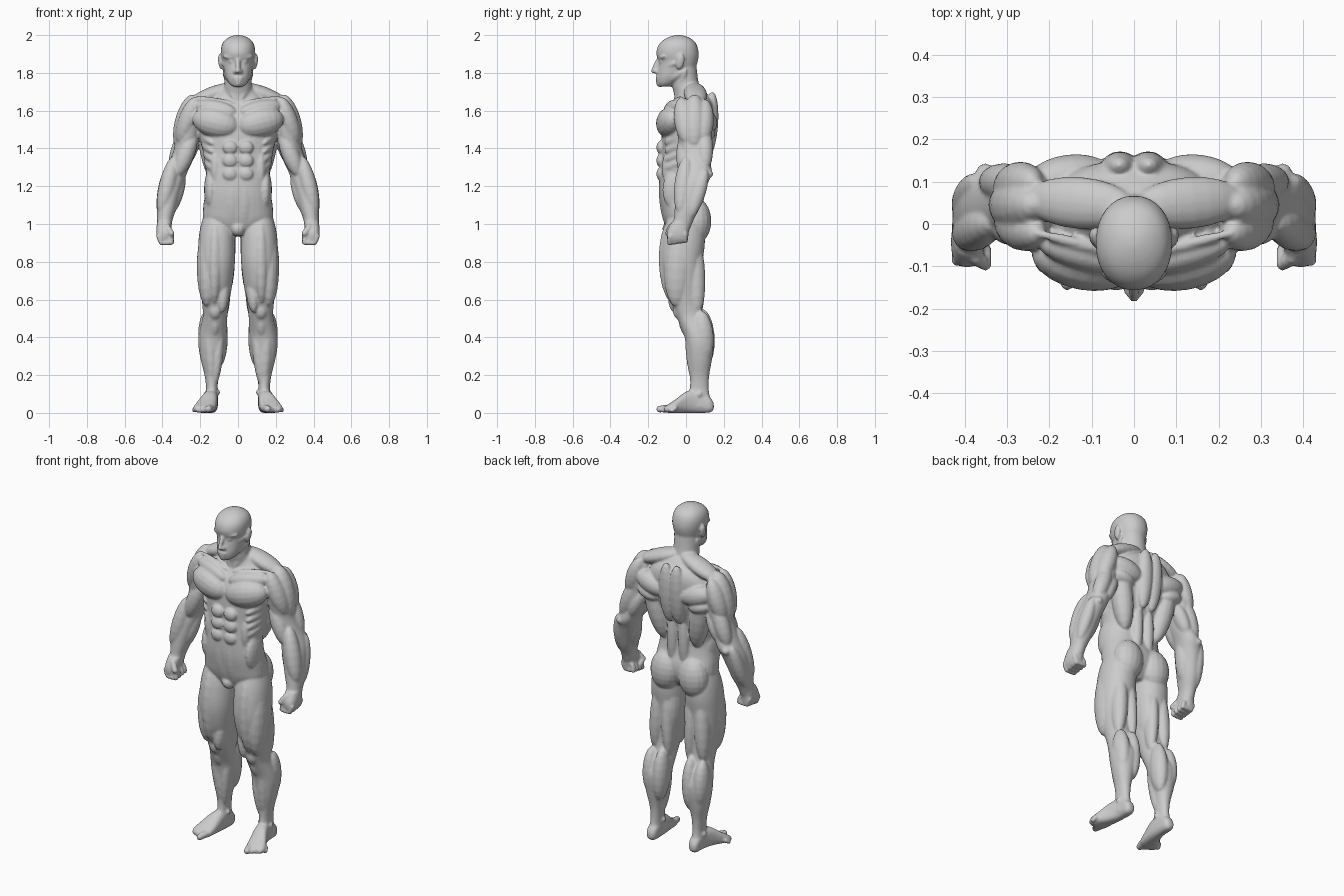
import bpy, math
from mathutils import Vector

V, F = [], []          # vertices and faces of all overlapping volumes
MID = (1,)


def skin(loops):
    """Closed skin over a list of equal point loops."""
    n, base = len(loops[0]), len(V)
    for l in loops:
        V.extend(l)
    for i in range(len(loops) - 1):
        for k in range(n):
            a, b = base + i * n, (k + 1) % n
            F.append((a + k, a + b, a + n + b, a + n + k))
    F.append(tuple(range(base + n - 1, base - 1, -1)))
    F.append(tuple(range(len(V) - n, len(V))))


def catmull(a, b, c, d, t):
    return [0.5 * (2*q + (r - p)*t + (2*p - 5*q + 4*r - s)*t*t + (3*q - p - 3*r + s)*t**3)
            for p, q, r, s in zip(a, b, c, d)]


def loft(rings, sides=(1, -1), axis='z', power=2.4, n=32, sub=4):
    """Rings are (position, x0, x1, b0, b1): bounds of a rounded section."""
    pts = [rings[0]] + list(rings) + [rings[-1]]
    dense = [catmull(*pts[i:i + 4], k / sub) for i in range(len(rings) - 1) for k in range(sub)]
    dense.append(rings[-1])
    circle = []
    for k in range(n):
        c, d = math.cos(2 * math.pi * k / n), math.sin(2 * math.pi * k / n)
        circle.append((math.copysign(abs(c) ** (2 / power), c), math.copysign(abs(d) ** (2 / power), d)))
    for s in sides:
        loops = []
        for h, x0, x1, b0, b1 in dense:
            flat = [(s * ((x0 + x1) / 2 + u * (x1 - x0) / 2), (b0 + b1) / 2 + v * (b1 - b0) / 2)
                    for u, v in circle]
            loops.append([(x, b, h) if axis == 'z' else (x, h, b) for x, b in flat])
        skin(loops)


def muscle(p, q, rx, ry=None, sides=(1, -1), n=16, m=10):
    """Ellipsoid with its ends at p and q; rx in the frontal plane, ry in depth."""
    ry = ry or rx
    for s in sides:
        a, b = (Vector((s * v[0], v[1], v[2])) for v in (p, q))
        mid, half = (a + b) / 2, (b - a) / 2
        z = half.normalized()
        hint = Vector((1, 0, 0)) if abs(z.x) < 0.7 else Vector((0, 0, 1))
        x = (hint - z * hint.dot(z)).normalized()
        y = z.cross(x) * ry
        x = x * rx
        loops = []
        for i in range(m + 1):
            t = math.pi * (.03 + .94 * i / m)
            w, h = math.sin(t), -math.cos(t)
            loops.append([tuple(mid + half * h + x * (w * math.cos(2 * math.pi * k / n))
                                + y * (w * math.sin(2 * math.pi * k / n))) for k in range(n)])
        skin(loops)


def ball(c, r, sides=(1, -1)):
    muscle((c[0], c[1], c[2] - r), (c[0], c[1], c[2] + r), r, r, sides, 12, 8)


def capsule(p, q, r):
    p, q = Vector(p), Vector(q)
    d = (q - p).normalized() * r
    muscle(p - d, q + d, r, r, (1, -1), 12, 8)
    ball(p, r * .95)
    ball(q, r * .95)


# torso and neck
torso = [(.935, .04, -.06, .05), (.97, .11, -.10, .08), (1.02, .18, -.12, .10), (1.08, .185, -.132, .10),
         (1.15, .176, -.142, .08), (1.22, .167, -.143, .072), (1.30, .172, -.138, .082),
         (1.38, .185, -.132, .105), (1.46, .205, -.13, .13), (1.54, .215, -.122, .145),
         (1.60, .20, -.097, .15), (1.65, .16, -.06, .14), (1.69, .11, -.045, .11), (1.72, .08, -.045, .08)]
loft([(z, -w, w, f, b) for z, w, f, b in torso], MID)
loft([(z, -w, w, f, b) for z, w, f, b in
      [(1.60, .08, -.06, .10), (1.68, .08, -.062, .09), (1.74, .072, -.075, .068), (1.84, .07, -.08, .055)]],
     MID, power=2)

# head
head = [(1.728, .028, -.145, -.08), (1.745, .048, -.152, -.05), (1.78, .066, -.154, .0), (1.82, .076, -.15, .045),
        (1.86, .083, -.145, .062), (1.90, .09, -.157, .067), (1.94, .088, -.149, .06), (1.97, .073, -.125, .042),
        (1.99, .045, -.09, .01), (2.0, .015, -.055, -.025)]
loft([(z, -w, w, f, b) for z, w, f, b in head], MID, power=2.15)
muscle((.0, -.146, 1.88), (.08, -.115, 1.886), .011, .014)       # brow
muscle((0, -.14, 1.885), (0, -.178, 1.797), .013, .014, MID)     # nose
ball((0, -.171, 1.811), .014, MID)
ball((.014, -.158, 1.807), .012)
ball((.034, -.128, 1.86), .015)                                  # eyes
muscle((.02, -.14, 1.82), (.088, -.05, 1.855), .016)             # cheekbones
muscle((-.032, -.147, 1.774), (.032, -.147, 1.774), .008, .015, MID)
muscle((-.028, -.146, 1.760), (.028, -.146, 1.760), .008, .015, MID)
ball((0, -.136, 1.747), .023, MID)                               # chin
muscle((.015, -.14, 1.742), (.078, -.01, 1.81), .018, .024)      # jaw
muscle((.098, -.022, 1.90), (.088, -.04, 1.818), .012, .022)     # ears

# neck, shoulder girdle and back muscles
muscle((.012, -.06, 1.645), (.078, .0, 1.82), .018)
muscle((.02, -.075, 1.64), (.235, -.02, 1.672), .014)
muscle((.0, .04, 1.735), (.26, .06, 1.64), .042, .062)
muscle((.035, .14, 1.70), (.03, .11, 1.34), .05, .045)
muscle((.05, .12, 1.51), (.25, .10, 1.57), .06, .055)
muscle((.10, .11, 1.46), (.24, .10, 1.50), .04, .05)
muscle((.18, .09, 1.58), (.105, .05, 1.20), .06, .06)
muscle((.035, .075, 1.40), (.04, .065, 1.05), .034, .033)
muscle((.085, .055, 1.135), (.10, .06, .90), .09, .077)          # glutes

# chest and abdomen
muscle((.0, -.112, 1.51), (.24, -.065, 1.565), .08, .068)
muscle((.01, -.10, 1.59), (.23, -.04, 1.63), .045, .04)
for z in (1.405, 1.335, 1.265):
    muscle((.042, -.133, z - .036), (.042, -.133, z + .036), .04, .024)
muscle((.036, -.128, 1.235), (.03, -.095, .98), .042, .028)
muscle((.145, -.05, 1.29), (.145, -.05, 1.07), .035, .075)
muscle((.12, -.085, 1.40), (.12, -.09, 1.20), .03, .04)
for i in range(4):
    z = 1.445 - .045 * i
    muscle((.20 - .008 * i, -.02, z + .025), (.135, -.115, z - .02), .016, .02)
ball((0, -.085, .975), .04, MID)

# arms
arm = [(1.66, .22, .26, .01, .08), (1.62, .19, .295, -.03, .12), (1.55, .19, .322, -.05, .135),
       (1.47, .20, .328, -.045, .13), (1.40, .217, .338, -.032, .13), (1.33, .242, .365, -.022, .13),
       (1.27, .27, .395, -.028, .137), (1.22, .285, .414, -.04, .118), (1.15, .307, .426, -.053, .095),
       (1.08, .327, .43, -.06, .07), (1.02, .347, .428, -.066, .04), (.97, .353, .428, -.085, .02)]
loft(arm, power=2.1)
muscle((.225, -.025, 1.67), (.31, .01, 1.42), .05, .055)         # deltoids
muscle((.235, .045, 1.685), (.312, .045, 1.39), .062, .065)
muscle((.235, .10, 1.66), (.31, .085, 1.42), .05, .055)
muscle((.23, -.002, 1.49), (.325, -.01, 1.25), .047, .046)       # biceps
muscle((.265, .098, 1.52), (.35, .10, 1.28), .045, .045)         # triceps
muscle((.215, .085, 1.48), (.30, .10, 1.29), .04, .045)
ball((.352, .122, 1.265), .022)                                  # elbow
muscle((.335, .005, 1.36), (.41, -.03, 1.05), .046, .05)         # forearm
muscle((.295, .05, 1.29), (.362, .0, 1.05), .042, .046)
muscle((.375, .105, 1.29), (.41, .02, 1.03), .036, .04)

# fists
loft([(1.01, .352, .428, -.075, .025), (.96, .355, .433, -.10, .015), (.92, .36, .428, -.10, .01),
      (.90, .37, .415, -.09, .0)], power=2.6)
for i in range(4):
    y = -.086 + .0275 * i
    up = .004 * i
    capsule((.42, y, .935 + up), (.405, y, .90 + up), .0145)
    capsule((.405, y, .90 + up), (.352, y, .902 + up), .0145)
    capsule((.350, y, .903 + up), (.360, y, .935 + up), .0135)
capsule((.375, -.08, .985), (.352, -.095, .95), .017)
capsule((.352, -.095, .95), (.35, -.062, .928), .0145)

# legs
leg = [(1.05, .05, .18, -.09, .08), (.98, .02, .20, -.115, .095), (.90, .014, .21, -.13, .10),
       (.80, .016, .212, -.135, .088), (.70, .027, .205, -.118, .08), (.62, .04, .195, -.09, .076),
       (.55, .052, .187, -.066, .082), (.50, .057, .188, -.046, .098), (.42, .06, .207, -.013, .14),
       (.36, .064, .21, .0, .147), (.28, .082, .197, .01, .137), (.20, .102, .177, .02, .123),
       (.13, .108, .169, .02, .12), (.08, .107, .173, .0, .127), (.03, .107, .175, -.01, .135)]
loft(leg, power=2.15)
muscle((.12, -.065, 1.04), (.125, -.055, .57), .05, .085)        # thigh front
muscle((.165, -.035, .98), (.162, -.05, .56), .055, .075)
muscle((.072, -.04, .76), (.085, -.06, .53), .036, .046)
muscle((.06, -.01, .98), (.07, .02, .60), .048, .08)
muscle((.135, .04, .95), (.16, .06, .52), .045, .052)            # thigh back
muscle((.085, .04, .95), (.07, .06, .50), .038, .05)
muscle((.12, -.05, .585), (.122, -.035, .495), .034, .028)       # kneecap
muscle((.122, -.03, .51), (.125, .01, .40), .025, .022)
muscle((.095, .085, .55), (.102, .10, .24), .045, .06)           # calves
muscle((.168, .08, .54), (.165, .10, .27), .045, .057)
muscle((.158, .02, .52), (.135, .05, .14), .036, .037)
muscle((.09, .03, .48), (.125, .05, .14), .03, .035)
ball((.111, .06, .108), .017)                                    # ankles
ball((.166, .07, .098), .017)

# feet
loft([(.147, .125, .157, .018, .05), (.125, .109, .17, .002, .085), (.06, .106, .175, 0, .12),
      (.0, .108, .195, 0, .112), (-.05, .114, .222, 0, .075), (-.09, .122, .236, 0, .048),
      (-.115, .14, .222, .004, .032)], axis='y', power=2.6)
for i in range(5):
    t = i / 4
    r = .02 if i == 0 else .0155 - .0008 * i
    capsule((.143 + .083 * t, -.09 + .035 * t, .026), (.157 + .076 * t, -.138 + .066 * t, r), r)

# fuse the volumes into one smooth body
source = bpy.data.meshes.new("muscle_volumes")
source.from_pydata(V, [], F)
body = bpy.data.objects.new("muscular_body", source)
bpy.context.collection.objects.link(body)
fuse = body.modifiers.new("fuse", 'REMESH')
fuse.mode = 'VOXEL'
fuse.voxel_size = .0065
fuse.use_smooth_shade = True
soft = body.modifiers.new("soften", 'SMOOTH')
soft.factor = .5
soft.iterations = 4
fused = bpy.data.meshes.new_from_object(body.evaluated_get(bpy.context.evaluated_depsgraph_get()))
body.modifiers.clear()
body.data = fused
